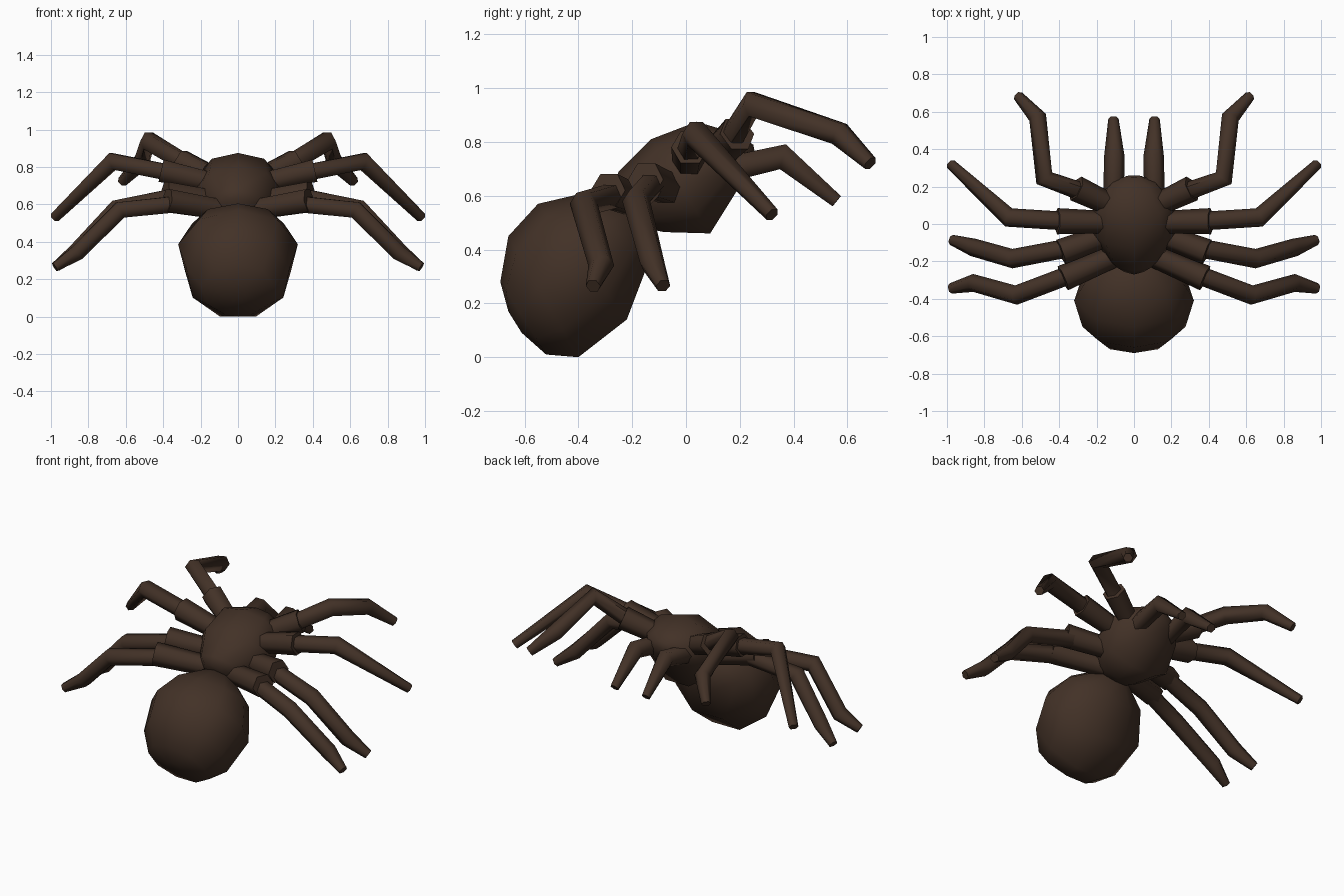
import bpy, bmesh, math
from mathutils import Vector

cube = bpy.data.objects.get("Cube")
if cube:
    bpy.data.objects.remove(cube, do_unlink=True)

brown = bpy.data.materials.new("dark brown")
brown.use_nodes = True
colour = (0.055, 0.031, 0.020, 1)
brown.diffuse_color = colour
bsdf = next(n for n in brown.node_tree.nodes if n.type == 'BSDF_PRINCIPLED')
bsdf.inputs["Base Color"].default_value = colour
bsdf.inputs["Roughness"].default_value = 0.8


def loft(name, rings, angle):
    """Skin equal-length rings of points and cap both ends."""
    bm = bmesh.new()
    loops = [[bm.verts.new(p) for p in ring] for ring in rings]
    n = len(loops[0])
    for a, b in zip(loops, loops[1:]):
        for i in range(n):
            j = (i + 1) % n
            bm.faces.new((a[i], a[j], b[j], b[i]))
    bm.faces.new(loops[0])
    bm.faces.new(loops[-1])
    bmesh.ops.recalc_face_normals(bm, faces=bm.faces)
    mesh = bpy.data.meshes.new(name)
    bm.to_mesh(mesh)
    bm.free()
    mesh.materials.append(brown)
    obj = bpy.data.objects.new(name, mesh)
    bpy.context.collection.objects.link(obj)
    bpy.ops.object.select_all(action='DESELECT')
    obj.select_set(True)
    bpy.context.view_layer.objects.active = obj
    bpy.ops.object.shade_smooth_by_angle(angle=math.radians(angle))
    return obj


def body(name, sections, sides=9):
    """Each section: upper (y, z), lower (y, z), half width."""
    low = math.cos(math.pi / sides)
    rings = []
    for top, bottom, width in sections:
        top, bottom = Vector((0, *top)), Vector((0, *bottom))
        ring = []
        for i in range(sides):
            a = math.tau * i / sides
            p = bottom.lerp(top, (math.cos(a) + low) / (1 + low))
            p.x = width * math.sin(a)
            ring.append(p)
        rings.append(ring)
    return loft(name, rings, 60)


def limb(name, path, radii, side, sides=6):
    """Mitred tube through the path; side is +1 for left, -1 for right."""
    pts = [Vector((p[0] * side, p[1], p[2])) for p in path]
    rings = []
    for k, p in enumerate(pts):
        before = (p - pts[k - 1]).normalized() if k else None
        after = (pts[k + 1] - p).normalized() if k + 1 < len(pts) else None
        before, after = before or after, after or before
        t = (before + after).normalized()
        across = t.cross(Vector((0, 0, 1))).normalized()
        up = across.cross(t)
        ring = []
        for i in range(sides):
            a = math.tau * i / sides
            ring.append(p + radii[k] * (across * math.cos(a) + up * math.sin(a)))
        rings.append(ring)
    return loft(name, rings, 65)


# Body: round abdomen hanging low, thorax rising ahead of it
body("abdomen", [
    ((-0.66, 0.17), (-0.61, 0.09), 0.05),
    ((-0.69, 0.28), (-0.52, 0.01), 0.20),
    ((-0.66, 0.45), (-0.40, 0.00), 0.28),
    ((-0.55, 0.57), (-0.22, 0.14), 0.325),
    ((-0.40, 0.605), (-0.14, 0.35), 0.25),
    ((-0.24, 0.60), (-0.12, 0.47), 0.10),
])
body("thorax", [
    ((-0.27, 0.64), (-0.16, 0.48), 0.08),
    ((-0.25, 0.69), (-0.08, 0.465), 0.15),
    ((-0.13, 0.81), (0.09, 0.46), 0.24),
    ((0.04, 0.875), (0.19, 0.62), 0.215),
    ((0.19, 0.83), (0.25, 0.70), 0.12),
    ((0.25, 0.79), (0.26, 0.74), 0.04),
])

# Legs: body joint, end of the thick hip, then the slender joints
legs = {
    "front_leg": [(0.12, 0.10, 0.74), (0.31, 0.19, 0.83), (0.48, 0.245, 0.94),
                  (0.515, 0.57, 0.83), (0.62, 0.685, 0.72)],
    "second_leg": [(0.15, 0.01, 0.72), (0.41, 0.015, 0.78), (0.67, 0.035, 0.83),
                   (0.98, 0.32, 0.53)],
    "third_leg": [(0.12, -0.05, 0.62), (0.39, -0.15, 0.66), (0.65, -0.185, 0.58),
                  (0.86, -0.125, 0.35), (0.975, -0.085, 0.265)],
    "rear_leg": [(0.08, -0.16, 0.57), (0.38, -0.29, 0.62), (0.63, -0.38, 0.57),
                 (0.86, -0.315, 0.34), (0.98, -0.345, 0.265)],
}
for label, side in (("left", 1), ("right", -1)):
    for name, path in legs.items():
        limb(f"{label}_{name}_hip", path[:2], (0.06, 0.07), side)
        start = Vector(path[0]).lerp(Vector(path[1]), 0.7)
        radii = [0.05, 0.052] + [0.048] * (len(path) - 3) + [0.025]
        limb(f"{label}_{name}", [start] + path[2:], radii[:1] + radii[2 - 1:len(path) - 2] + [0.028], side)
    # Short feelers reaching out ahead of the head
    limb(f"{label}_feeler", [(0.11, 0.12, 0.69), (0.105, 0.36, 0.745), (0.11, 0.56, 0.58)],
         (0.055, 0.055, 0.028), side)
